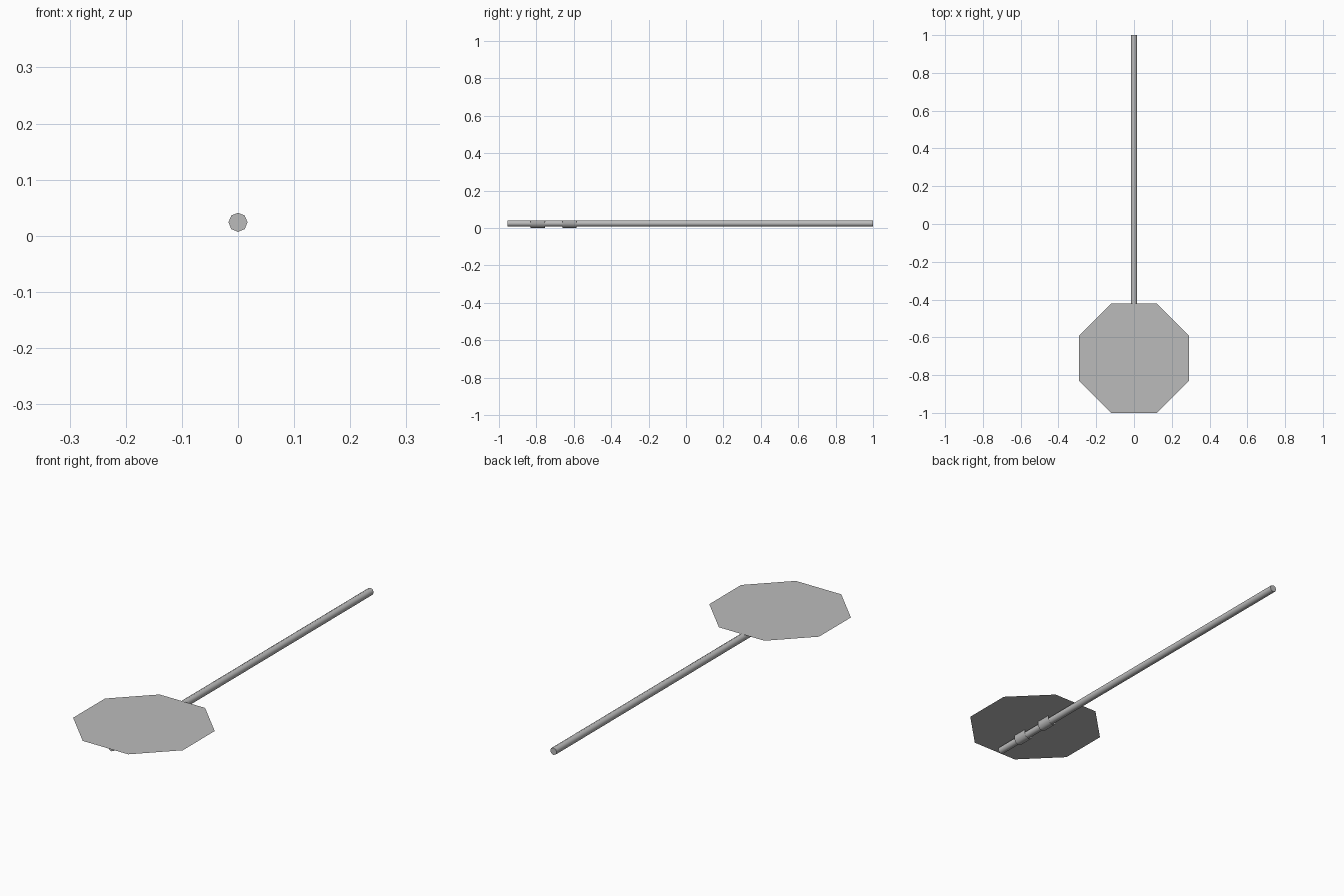
import bpy, bmesh, math

if "Cube" in bpy.data.objects:
    bpy.data.objects.remove(bpy.data.objects["Cube"], do_unlink=True)

grey = bpy.data.materials.new("plain grey")
grey.use_nodes = True
COLOUR = (0.5, 0.5, 0.5, 1)
grey.diffuse_color = COLOUR
grey.node_tree.nodes["Principled BSDF"].inputs["Base Color"].default_value = COLOUR

POLE_Z, POLE_R = 0.024, 0.017
PLATE_Z = 0.042


def finish(name, bm, smooth_angle=None):
    mesh = bpy.data.meshes.new(name)
    bm.to_mesh(mesh)
    bm.free()
    mesh.materials.append(grey)
    obj = bpy.data.objects.new(name, mesh)
    bpy.context.collection.objects.link(obj)
    if smooth_angle:
        bpy.ops.object.select_all(action='DESELECT')
        obj.select_set(True)
        bpy.context.view_layer.objects.active = obj
        bpy.ops.object.shade_smooth_by_angle(angle=math.radians(smooth_angle))
    return obj


def ring(radius, sides, offset=0.0):
    return [(radius * math.cos(math.tau * i / sides + offset),
             radius * math.sin(math.tau * i / sides + offset)) for i in range(sides)]


# Octagonal sign plate: a single flat sheet
bm = bmesh.new()
corners = ring(0.29 / math.cos(math.pi / 8), 8, math.pi / 8)
bm.faces.new([bm.verts.new((x, y - 0.71, PLATE_Z)) for x, y in corners])
finish("sign_plate", bm)

# Eight-sided pole with closed ends
bm = bmesh.new()
front, back = ([bm.verts.new((x, y, POLE_Z + z)) for x, z in ring(POLE_R, 8)]
               for y in (-0.955, 1.0))
for i in range(8):
    j = (i + 1) % 8
    bm.faces.new((front[i], front[j], back[j], back[i]))
bm.faces.new(front)
bm.faces.new(back[::-1])
bmesh.ops.recalc_face_normals(bm, faces=bm.faces)
finish("pole", bm, 50)

# Thin straps: flat wings against the plate, looped under the pole
WING_Z = 0.0395
loop = [(0.024 * math.cos(a), POLE_Z + 0.024 * math.sin(a))
        for a in (math.pi + math.pi * i / 4 for i in range(5))]
profile = [(-0.19, WING_Z), (-0.024, WING_Z)] + loop + [(0.024, WING_Z), (0.19, WING_Z)]
for name, y in (("lower_strap", -0.793), ("upper_strap", -0.623)):
    bm = bmesh.new()
    rows = [[bm.verts.new((x, y + dy, z)) for x, z in profile] for dy in (-0.038, 0.038)]
    for i in range(len(profile) - 1):
        bm.faces.new((rows[0][i], rows[1][i], rows[1][i + 1], rows[0][i + 1]))
    bmesh.ops.recalc_face_normals(bm, faces=bm.faces)
    # the outside of the strap faces down
    if sum(f.normal.z * f.calc_area() for f in bm.faces) > 0:
        bmesh.ops.reverse_faces(bm, faces=bm.faces)
    finish(name, bm, 50)
